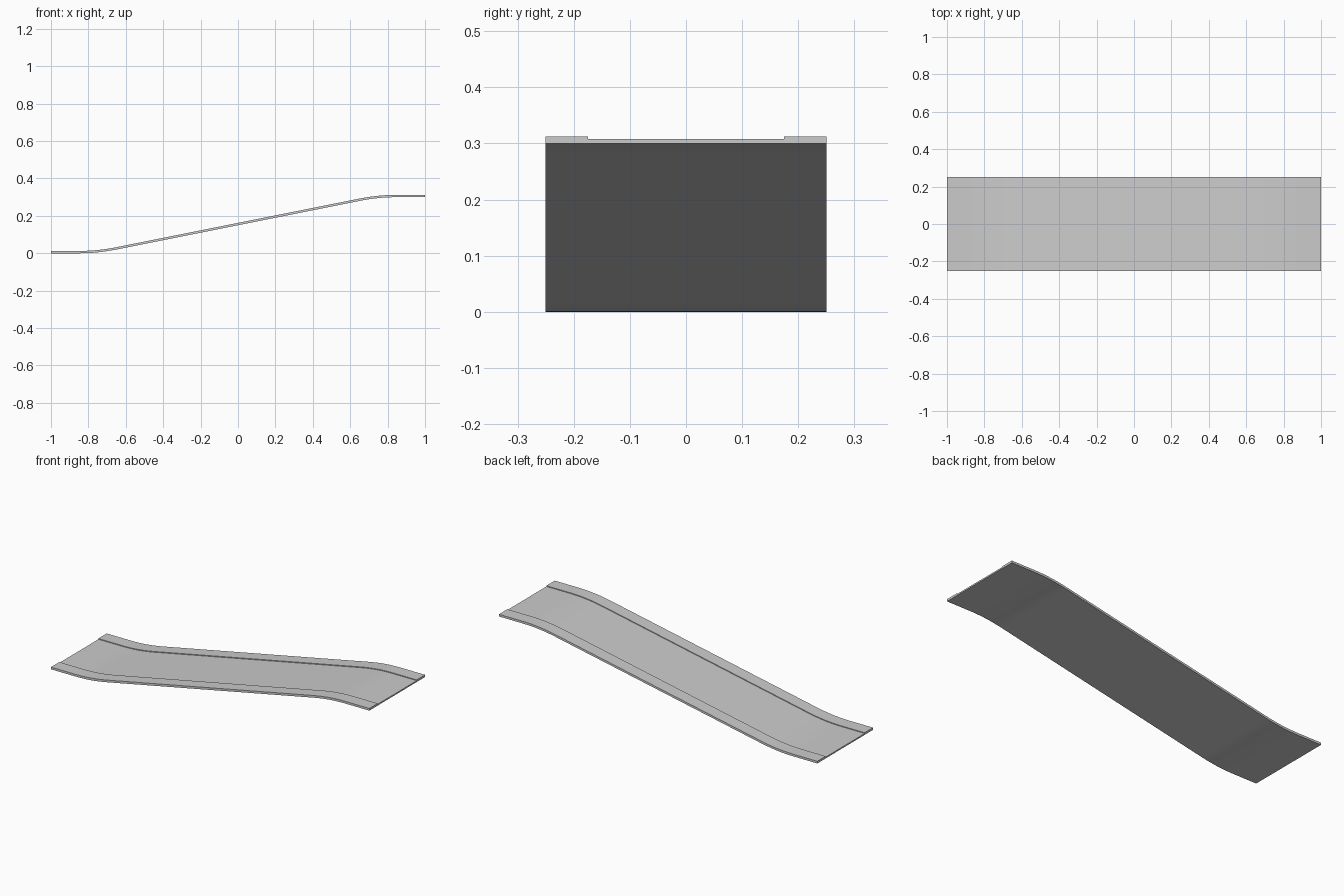
import bpy, bmesh

if "Cube" in bpy.data.objects:
    bpy.data.objects.remove(bpy.data.objects["Cube"])

RISE, BEND, HALF = 0.30, 0.75, 0.10   # height gained, bend centre, half bend length
SLOPE = RISE / (2 * BEND)
STEPS = 8

# Side path: flat, smooth bend, straight slope, mirrored bend, flat
lower = [(-1.0, 0.0)]
for i in range(STEPS + 1):
    t = i / STEPS
    lower.append((-BEND - HALF + 2 * HALF * t, SLOPE * HALF * t * t))
path = lower + [(-x, RISE - z) for x, z in reversed(lower)]

# Cross-section: thin deck with a raised kerb along each edge
half_profile = [(0.25, 0.0), (0.25, 0.0125), (0.175, 0.0125), (0.175, 0.008)]
profile = half_profile + [(-y, z) for y, z in reversed(half_profile)]

# Sweep the cross-section along the path and cap both ends
bm = bmesh.new()
rings = [[bm.verts.new((x, y, z + dz)) for y, dz in profile] for x, z in path]
n = len(profile)
for a, b in zip(rings, rings[1:]):
    for i in range(n):
        j = (i + 1) % n
        bm.faces.new((a[i], a[j], b[j], b[i]))
for ring in (rings[0], rings[-1]):
    bm.faces.new(ring)
bmesh.ops.recalc_face_normals(bm, faces=bm.faces)

mesh = bpy.data.meshes.new("ramp_walkway")
bm.to_mesh(mesh)
bm.free()
ramp = bpy.data.objects.new("ramp_walkway", mesh)
bpy.context.collection.objects.link(ramp)

# Smooth bends, sharp kerb edges
bpy.context.view_layer.objects.active = ramp
ramp.select_set(True)
bpy.ops.object.shade_smooth_by_angle()
